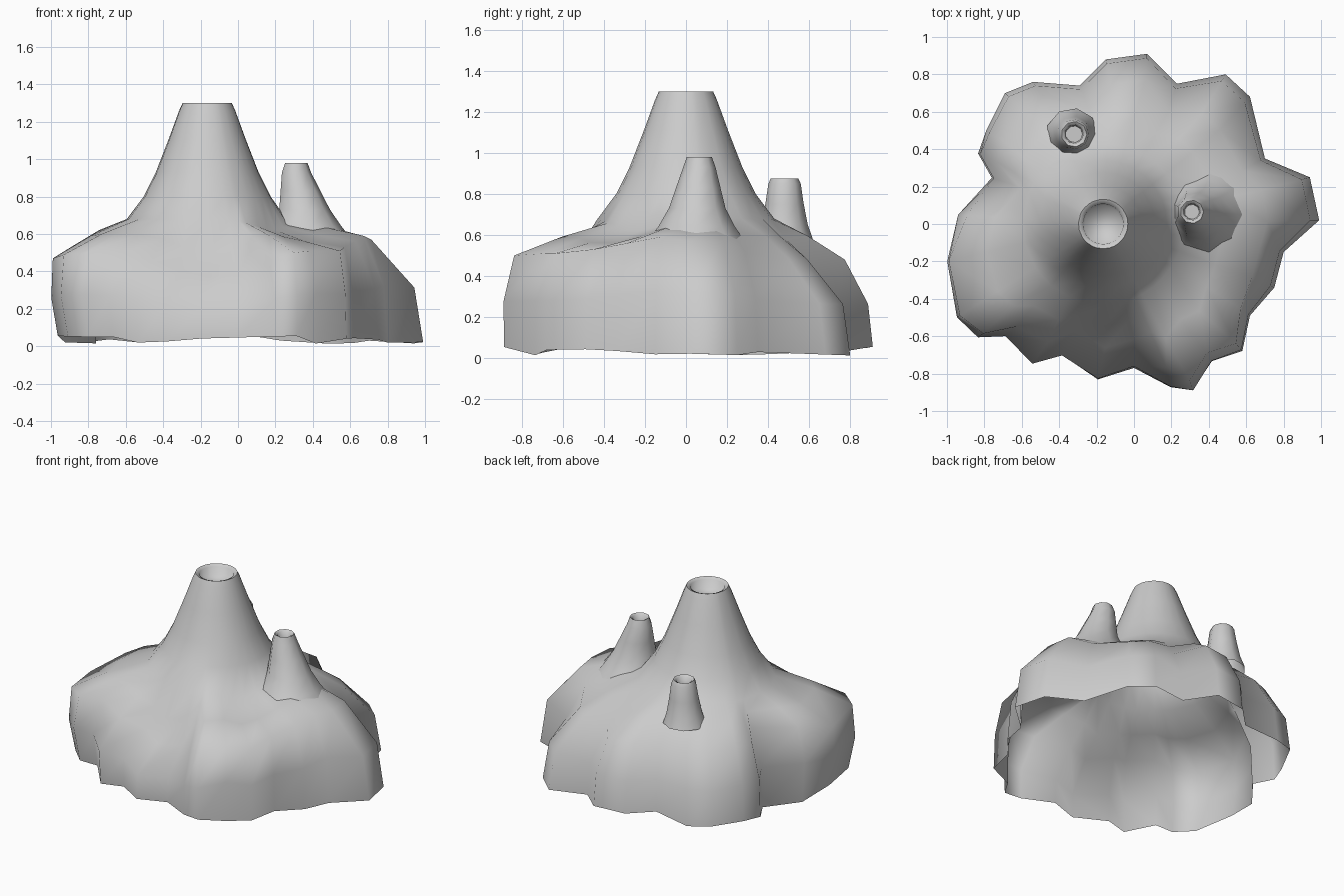
import bpy, bmesh, math, random

if "Cube" in bpy.data.objects:
    bpy.data.objects.remove(bpy.data.objects["Cube"])
random.seed(4)


def loft(name, rings, cap=False):
    """Skin a stack of closed rings, optionally closing the last one."""
    bm = bmesh.new()
    vr = [[bm.verts.new(p) for p in r] for r in rings]
    n = len(vr[0])
    for a, b in zip(vr, vr[1:]):
        for i in range(n):
            j = (i + 1) % n
            bm.faces.new((a[i], a[j], b[j], b[i]))
    if cap:
        bm.faces.new(vr[-1])
    me = bpy.data.meshes.new(name)
    bm.to_mesh(me)
    bm.free()
    ob = bpy.data.objects.new(name, me)
    bpy.context.collection.objects.link(ob)
    bpy.ops.object.select_all(action='DESELECT')
    ob.select_set(True)
    bpy.context.view_layer.objects.active = ob
    bpy.ops.object.shade_smooth_by_angle(angle=math.radians(85))
    return ob


# Widest outline: x, y, then shoulder scale and shoulder height
outline = [
    (.99, .02, .72, .57), (.94, .25, .73, .57), (.70, .35, .82, .52),
    (.62, .68, .74, .48), (.49, .80, .74, .48), (.23, .75, .80, .45),
    (.07, .91, .85, .48), (-.15, .88, .85, .48), (-.29, .74, .84, .47),
    (-.54, .76, .84, .48), (-.69, .70, .84, .48), (-.79, .50, .87, .48),
    (-.84, .38, .88, .49), (-.77, .25, .84, .52), (-.95, .05, .94, .53),
    (-1.0, -.20, .99, .47), (-.95, -.50, .98, .49), (-.84, -.61, .96, .50),
    (-.70, -.61, .90, .49), (-.56, -.77, .82, .46), (-.40, -.73, .78, .40),
    (-.20, -.86, .77, .37), (0, -.79, .78, .38), (.20, -.89, .86, .46),
    (.32, -.90, .93, .50), (.42, -.74, .93, .51), (.58, -.68, .94, .51),
    (.62, -.49, .92, .53), (.75, -.34, .84, .56), (.80, -.15, .84, .59)]
CX, CY = -.165, 0


def near(a, centre, width):
    """Smooth bump around a compass direction (degrees)."""
    d = (math.degrees(a) - centre + 180) % 360 - 180
    return math.exp(-(d / width) ** 2)


foot, wall, shoulder, mid, angles = [], [], [], [], []
for x, y, s, z in outline:
    a = math.atan2(y * s - CY, x * s - CX)
    angles.append(a)
    # the front and left walls tuck in at the foot
    f = 1 - .045 * max(0, math.cos(a - math.radians(230)))
    foot.append((x * f, y * f, random.uniform(.01, .06)))
    k = 1 - (1 - s) * .17
    wall.append((x * k, y * k, z * .55))
    shoulder.append((x * s, y * s, z))
    fx, fy = CX + .43 * math.cos(a), CY + .43 * math.sin(a)
    dip = .04 * near(a, -90, 22) + .06 * near(a, -32, 20)
    mid.append(((x * s + fx) / 2, (y * s + fy) / 2, (z + .69) / 2 + .01 - dip))


def cone_ring(r, z):
    return [(CX + r * math.cos(a), CY + r * math.sin(a),
             z - (.06 * near(a, -35, 25) if .6 < z < .75 else 0)) for a in angles]


# Main mountain: skirt, cone, rim and sunken crater
cone = [(.43, .68), (.34, .80), (.275, .93), (.205, 1.11), (.15, 1.26),
        (.132, 1.30), (.108, 1.29), (.10, 1.235)]
loft("mountain", [foot, wall, shoulder, mid] + [cone_ring(r, z) for r, z in cone], True)


# Side vents: small tapered cones with hollow mouths
def vent(name, top, base, profile, sides=9):
    rings = []
    for r, z, t in profile:
        cx = base[0] + (top[0] - base[0]) * t
        cy = base[1] + (top[1] - base[1]) * t
        rings.append([(cx + r * math.cos(math.tau * i / sides),
                       cy + r * math.sin(math.tau * i / sides), z)
                      for i in range(sides)])
    loft(name, rings, True)


vent("side_vent", (.31, .065), (.37, .05),
     [(.24, .57, 0), (.19, .64, .1), (.14, .73, .3), (.11, .83, .65),
      (.08, .93, 1), (.062, .98, 1), (.045, .97, 1), (.04, .91, 1)])
vent("back_vent", (-.32, .48), (-.33, .48),
     [(.14, .58, 0), (.115, .65, .3), (.095, .75, .7), (.08, .85, 1),
      (.068, .875, 1), (.05, .865, 1), (.045, .80, 1)])
